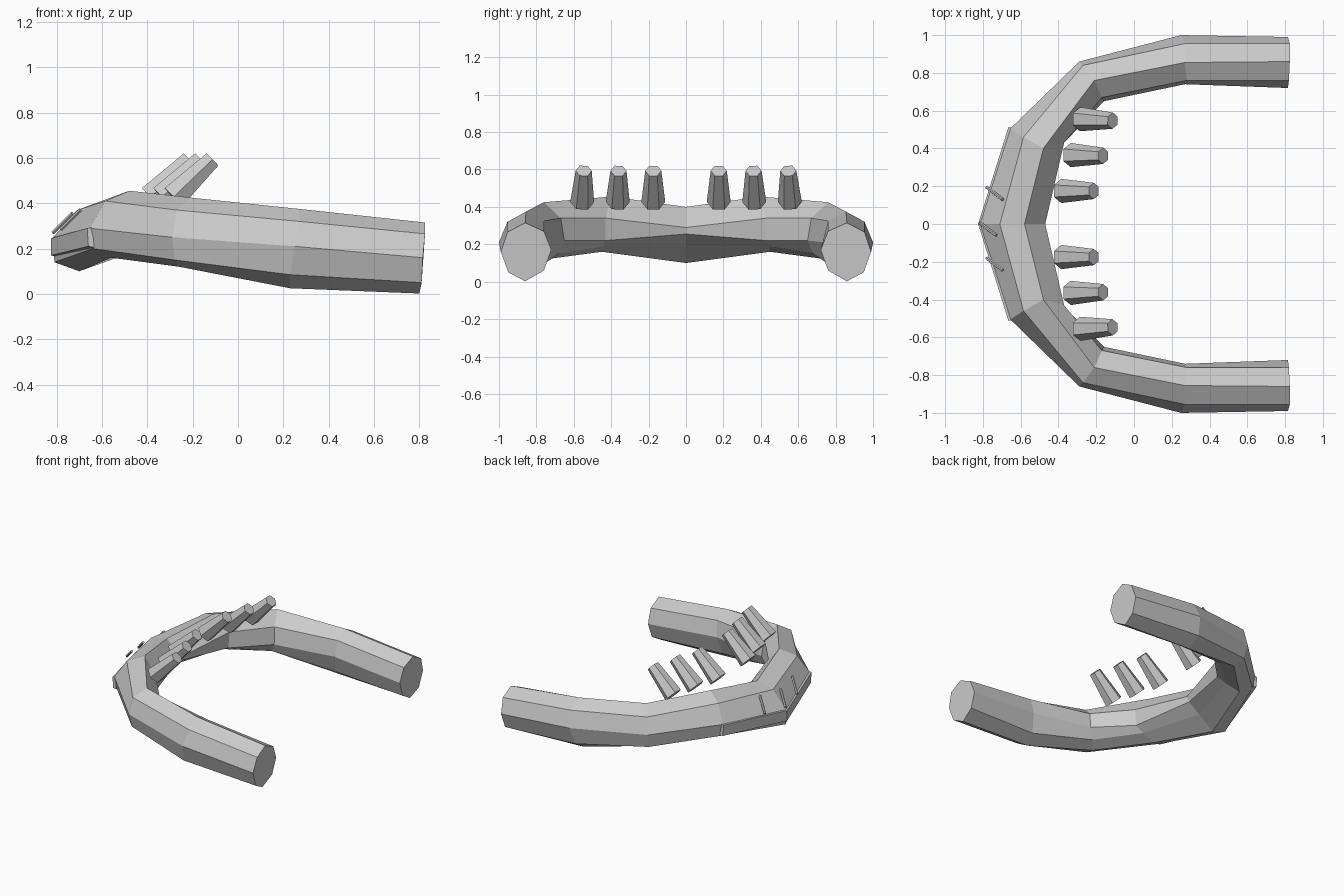
import bpy, bmesh
from mathutils import Vector

if "Cube" in bpy.data.objects:
    bpy.data.objects.remove(bpy.data.objects["Cube"])

grey = bpy.data.materials.new("light_grey")
grey.diffuse_color = (0.6, 0.6, 0.6, 1)
grey.use_nodes = True
grey.node_tree.nodes["Principled BSDF"].inputs["Base Color"].default_value = grey.diffuse_color


def make_object(name, bm):
    bmesh.ops.recalc_face_normals(bm, faces=bm.faces)
    mesh = bpy.data.meshes.new(name)
    bm.to_mesh(mesh)
    bm.free()
    mesh.materials.append(grey)
    obj = bpy.data.objects.new(name, mesh)
    bpy.context.collection.objects.link(obj)
    return obj


def loft(name, rings):
    """Skin a row of closed rings and cap both ends."""
    bm = bmesh.new()
    loops = [[bm.verts.new(p) for p in ring] for ring in rings]
    n = len(loops[0])
    for a, b in zip(loops, loops[1:]):
        for i in range(n):
            j = (i + 1) % n
            bm.faces.new((a[i], a[j], b[j], b[i]))
    bm.faces.new(loops[0])
    bm.faces.new(loops[-1])
    return make_object(name, bm)


def mirrored(half):
    """Rings from one end to the middle, continued to the other end."""
    return half + [[(x, -y, z) for x, y, z in r] for r in reversed(half[:-1])]


def prism(name, start, end, r0, r1, sides):
    """Tapered prism between two points, with corners pointing sideways."""
    import math
    start, end = Vector(start), Vector(end)
    axis = (end - start).normalized()
    up = axis.cross(Vector((0, 1, 0))).normalized()
    side = up.cross(axis)
    rings = []
    for c, r in ((start, r0), (end, r1)):
        angles = [2 * math.pi * i / sides for i in range(sides)]
        rings.append([c + r * (side * math.cos(t) + up * math.sin(t)) for t in angles])
    return loft(name, rings)


# Curved jaw bar: eight-sided sections, from the open end to the middle
# (top, upper outer, outer, lower outer, bottom, lower inner, inner, upper inner)
end = [(.825, .86, .315), (.825, .955, .265), (.815, .99, .16), (.81, .95, .05),
       (.80, .86, .002), (.81, .76, .06), (.815, .72, .17), (.82, .76, .27)]
arm = [(.27, .855, .375), (.27, .955, .32), (.25, 1.0, .21), (.23, .96, .085),
       (.23, .86, .025), (.25, .78, .08), (.27, .74, .21), (.28, .76, .325)]
bend = [(-.21, .76, .425), (-.27, .84, .37), (-.29, .86, .25), (-.28, .835, .15),
        (-.26, .75, .12), (-.20, .68, .15), (-.16, .65, .22), (-.17, .67, .34)]
corner = [(-.48, .40, .455), (-.585, .46, .41), (-.655, .505, .29), (-.64, .495, .20),
          (-.56, .45, .16), (-.45, .44, .19), (-.38, .43, .22), (-.37, .43, .34)]
middle = [(-.58, 0, .40), (-.71, 0, .37), (-.815, 0, .25), (-.81, 0, .14),
          (-.70, 0, .10), (-.58, 0, .19), (-.49, 0, .255), (-.47, 0, .29)]
loft("jaw_bar", mirrored([end, arm, bend, corner, middle]))

# Thin strip across the front
strip_end = [(-.64, .51, .295), (-.665, .512, .29), (-.66, .512, .21), (-.635, .51, .205)]
strip_mid = [(-.80, 0, .255), (-.825, 0, .245), (-.825, 0, .17), (-.80, 0, .165)]
loft("front_strip", mirrored([strip_end, strip_mid]))

# Three slanted rods on the sloping front face
for i, (x, y, z) in enumerate([(-.78, .195, .285), (-.815, .005, .27), (-.78, -.18, .285)]):
    prism(f"front_rod_{i + 1}", (x, y, z), (x + .085, y - .065, z + .085), .009, .009, 6)

# Six leaning teeth
for side in (1, -1):
    for i in range(3):
        x, y = -.385 + .05 * i, side * (.175 + .19 * i)
        prism(f"tooth_{'left' if side > 0 else 'right'}_{i + 1}",
              (x, y, .427), (x + .172, y - side * .004 * i, .593), .064, .043, 6)
